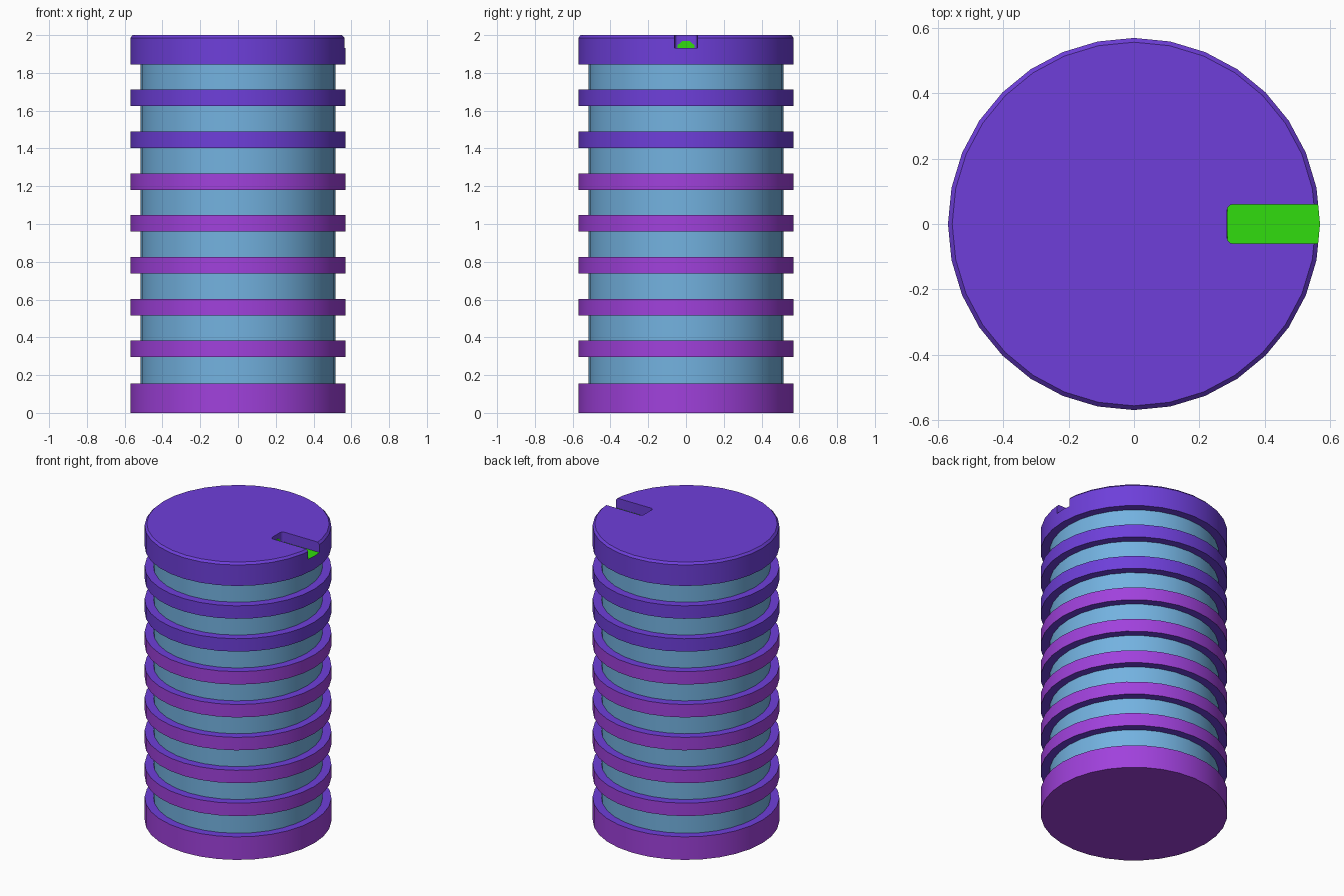
import bpy, bmesh, math

if "Cube" in bpy.data.objects:
    bpy.data.objects.remove(bpy.data.objects["Cube"])

SIDES = 32
R_OUT, R_IN = 0.57, 0.517
SLOT_Z, SLOT_X, SLOT_W = 1.933, 0.285, 0.06


def material(name, rgb):
    m = bpy.data.materials.new(name)
    lin = [((c / 255 + 0.055) / 1.055) ** 2.4 for c in rgb]
    m.diffuse_color = (*lin, 1)
    m.use_nodes = True
    m.node_tree.nodes["Principled BSDF"].inputs["Base Color"].default_value = m.diffuse_color
    return m


violet = material("violet", (110, 63, 218))
magenta = material("magenta purple", (160, 65, 220))
blue = material("light blue", (115, 178, 224))
green = material("bright green", (49, 220, 14))


def make_object(name, bm, mats):
    bmesh.ops.recalc_face_normals(bm, faces=bm.faces)
    me = bpy.data.meshes.new(name)
    bm.to_mesh(me)
    bm.free()
    ob = bpy.data.objects.new(name, me)
    bpy.context.collection.objects.link(ob)
    for m in mats:
        me.materials.append(m)
    return ob


# Ribbed canister: stepped profile turned around z
bands = [(0.0, 0.155)]
bands += [(0.295 + 0.2215 * i, 0.382 + 0.2215 * i) for i in range(7)]
profile = []
for lo, hi in bands:
    profile += [(R_OUT, lo), (R_OUT, hi), (R_IN, hi)]
    profile.append((R_IN, 0))  # filled in below with the next band's start
starts = [b[0] for b in bands[1:]] + [1.845]
for i, z in enumerate(starts):
    profile[i * 4 + 3] = (R_IN, z)
profile += [(R_OUT, 1.845), (R_OUT, 1.986), (R_OUT - 0.013, 2.0)]

bm = bmesh.new()
rings = []
for r, z in profile:
    rings.append([bm.verts.new((r * math.cos(2 * math.pi * k / SIDES),
                                r * math.sin(2 * math.pi * k / SIDES), z))
                  for k in range(SIDES)])
for a, b in zip(rings, rings[1:]):
    for k in range(SIDES):
        n = (k + 1) % SIDES
        bm.faces.new((a[k], a[n], b[n], b[k]))
bm.faces.new(rings[0][::-1])
bm.faces.new(rings[-1])
body = make_object("ribbed_canister", bm, [violet, magenta, blue, green])

# Slot cutter with rounded inner corners
bm = bmesh.new()
rc = 0.018
outline = [(0.7, -SLOT_W), (0.7, SLOT_W)]
for cy, start in ((SLOT_W - rc, 90), (-SLOT_W + rc, 180)):
    for s in range(4):
        t = math.radians(start + 30 * s)
        outline.append((SLOT_X + rc + rc * math.cos(t), cy + rc * math.sin(t)))
base = bm.faces.new([bm.verts.new((x, y, SLOT_Z)) for x, y in outline])
ext = bmesh.ops.extrude_face_region(bm, geom=[base])
for v in ext["geom"]:
    if isinstance(v, bmesh.types.BMVert):
        v.co.z = 2.1
cutter = make_object("slot_cutter", bm, [violet])
cutter.hide_render = True

bpy.context.view_layer.objects.active = body
body.select_set(True)
mod = body.modifiers.new("slot", "BOOLEAN")
mod.operation = "DIFFERENCE"
mod.solver = "EXACT"
mod.object = cutter
bpy.ops.object.modifier_apply(modifier=mod.name)
bpy.data.objects.remove(cutter)

# Colours by position and direction
for p in body.data.polygons:
    c, n = p.center, p.normal
    idx = 0
    if n.z > 0.9 and abs(c.z - SLOT_Z) < 0.01:
        idx = 3                                   # slot floor
    elif abs(n.z) < 0.1 and c.z < 1.84:
        if math.hypot(c.x, c.y) < 0.54:
            idx = 2                               # recessed wall
        elif c.z < 1.3:
            idx = 1                               # lower bands
    elif n.z < -0.9 and c.z < 0.01:
        idx = 1                                   # base
    p.material_index = idx
bpy.ops.object.shade_smooth_by_angle(angle=math.radians(25))

# Green patch on the slot's end wall
bm = bmesh.new()
patch = [(-0.045, SLOT_Z), (0.045, SLOT_Z), (0.045, 1.946),
         (0.02, 1.968), (-0.02, 1.968), (-0.045, 1.946)]
face = bm.faces.new([bm.verts.new((SLOT_X - 0.001, y, z)) for y, z in patch])
ext = bmesh.ops.extrude_face_region(bm, geom=[face])
for v in ext["geom"]:
    if isinstance(v, bmesh.types.BMVert):
        v.co.x = SLOT_X + 0.002
make_object("slot_end_patch", bm, [green])
